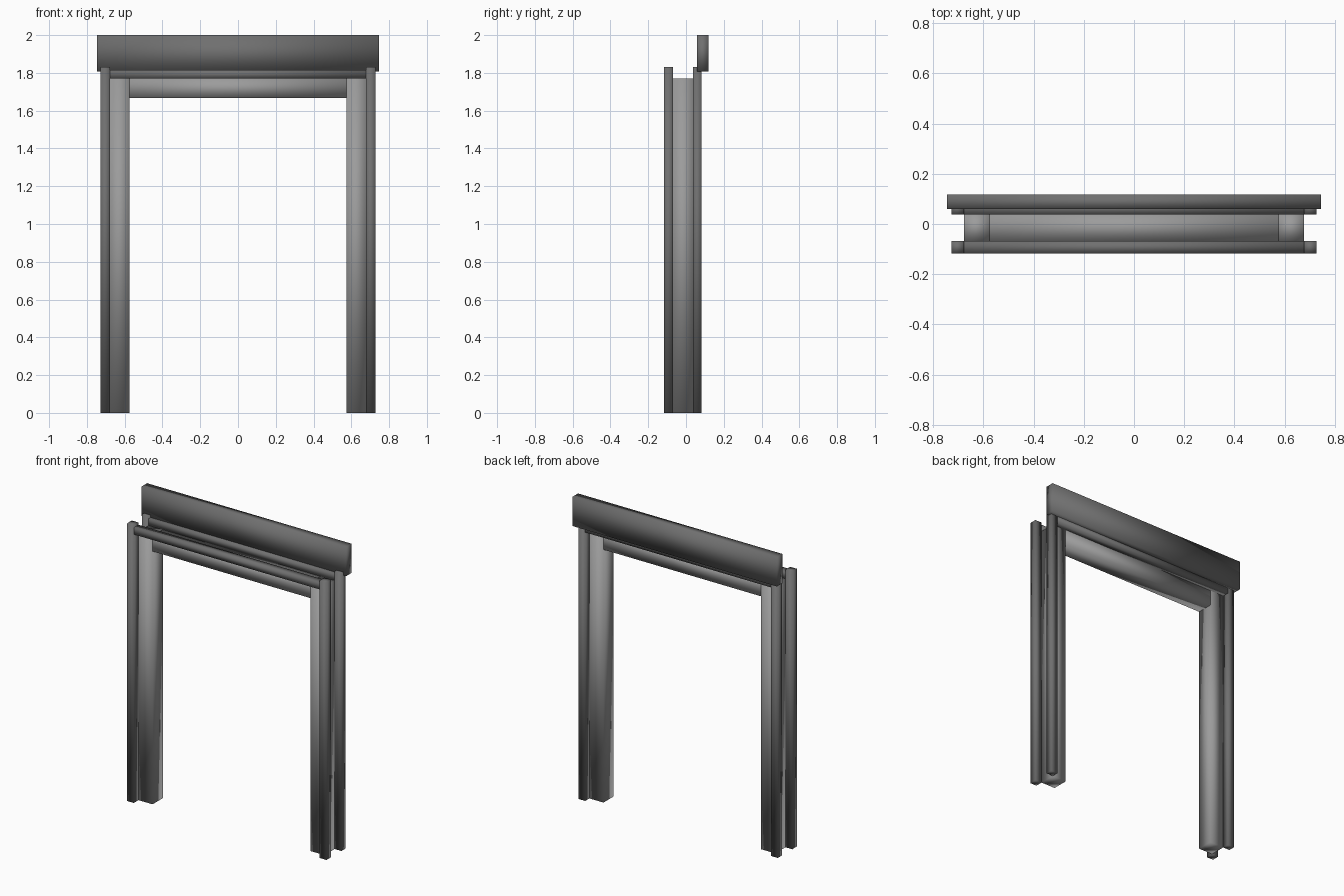
import bpy

if "Cube" in bpy.data.objects:
    bpy.data.objects.remove(bpy.data.objects["Cube"])


def grey(name, value):
    mat = bpy.data.materials.new(name)
    mat.diffuse_color = (value, value, value, 1)
    mat.use_nodes = True
    mat.node_tree.nodes["Principled BSDF"].inputs["Base Color"].default_value = mat.diffuse_color
    return mat


FRAME_MAT = grey("frame_grey", 0.33)
TRIM_MAT = grey("trim_dark_grey", 0.16)


def box(name, x, y, z, mat):
    """Smooth-shaded box spanning the given (min, max) ranges."""
    ranges = (x, y, z)
    centre = [(a + b) / 2 for a, b in ranges]
    bpy.ops.mesh.primitive_cube_add(size=1, location=centre)
    ob = bpy.context.object
    ob.name = name
    ob.scale = [b - a for a, b in ranges]
    bpy.ops.object.transform_apply(location=False, rotation=False, scale=True)
    bpy.ops.object.shade_smooth()
    ob.data.materials.append(mat)
    return ob


FRAME_Y = (-0.068, 0.038)
TRIMS = {"front": (-0.117, -0.068), "back": (0.038, 0.082)}

# Uprights: thick jambs with slim trim posts on their outer corners
for side, s in (("left", -1), ("right", 1)):
    box(side + "_jamb", sorted((s * 0.575, s * 0.678)), FRAME_Y, (0, 1.77), FRAME_MAT)
    for face, y in TRIMS.items():
        box(f"{side}_{face}_trim_post", sorted((s * 0.678, s * 0.727)), y, (0, 1.83), TRIM_MAT)

# Crosspieces between the uprights
box("lintel", (-0.575, 0.575), FRAME_Y, (1.667, 1.77), FRAME_MAT)
for face, y in TRIMS.items():
    box(face + "_trim_rail", (-0.678, 0.678), y, (1.77, 1.815), TRIM_MAT)

# Wide header board along the back
box("header_board", (-0.746, 0.746), (0.059, 0.118), (1.808, 2.0), TRIM_MAT)
